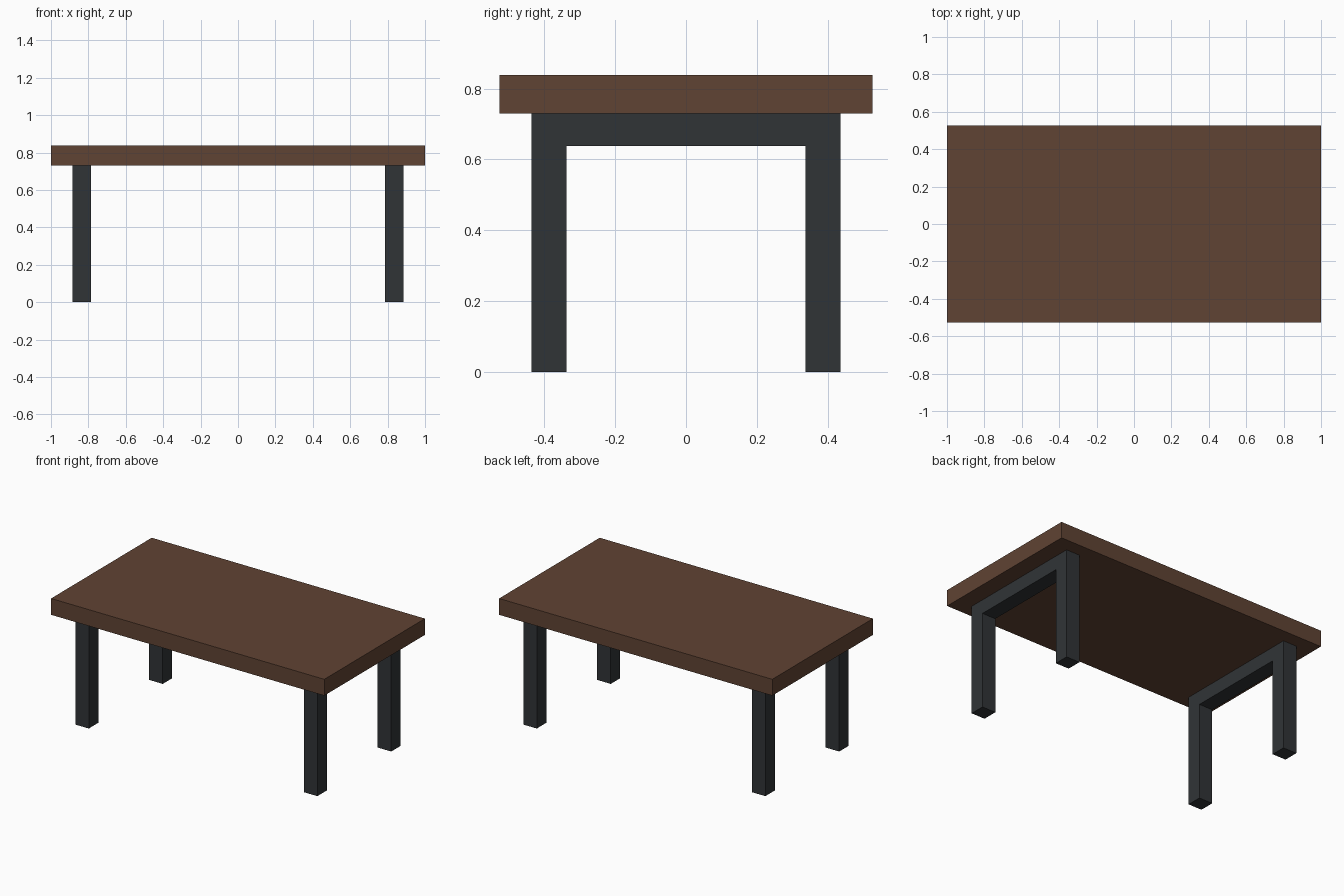
import bpy
import bmesh

if "Cube" in bpy.data.objects:
    bpy.data.objects.remove(bpy.data.objects["Cube"])


def material(name, color):
    mat = bpy.data.materials.new(name)
    mat.diffuse_color = (*color, 1.0)
    mat.use_nodes = True
    mat.node_tree.nodes["Principled BSDF"].inputs["Base Color"].default_value = mat.diffuse_color
    return mat


def extrude_profile(name, profile, x0, x1, mat):
    """Extrude a closed (y, z) outline along x from x0 to x1."""
    bm = bmesh.new()
    face = bm.faces.new([bm.verts.new((x0, y, z)) for y, z in profile])
    result = bmesh.ops.extrude_face_region(bm, geom=[face])
    verts = [v for v in result["geom"] if isinstance(v, bmesh.types.BMVert)]
    bmesh.ops.translate(bm, verts=verts, vec=(x1 - x0, 0, 0))
    bmesh.ops.recalc_face_normals(bm, faces=bm.faces)
    mesh = bpy.data.meshes.new(name)
    bm.to_mesh(mesh)
    bm.free()
    obj = bpy.data.objects.new(name, mesh)
    bpy.context.collection.objects.link(obj)
    mesh.materials.append(mat)
    return obj


wood = material("dark_wood", (0.117, 0.056, 0.033))
metal = material("dark_metal", (0.030, 0.034, 0.037))

TOP, UNDER, RAIL = 0.838, 0.73, 0.638   # heights of top, underside, rail bottom
HALF_DEPTH = 0.526
OUTER, INNER = 0.436, 0.337             # leg edges across the depth
LEG_IN, LEG_OUT = 0.787, 0.886          # leg edges along the length

# Tabletop slab
slab = [(-HALF_DEPTH, UNDER), (HALF_DEPTH, UNDER),
        (HALF_DEPTH, TOP), (-HALF_DEPTH, TOP)]
extrude_profile("tabletop", slab, -1.0, 1.0, wood)

# Inverted-U leg frames: two legs joined by a rail under the top
half = [(OUTER, UNDER), (OUTER, 0), (INNER, 0), (INNER, RAIL)]
frame = half + [(-y, z) for y, z in reversed(half)]
extrude_profile("right_leg_frame", frame, LEG_IN, LEG_OUT, metal)
extrude_profile("left_leg_frame", frame, -LEG_OUT, -LEG_IN, metal)
